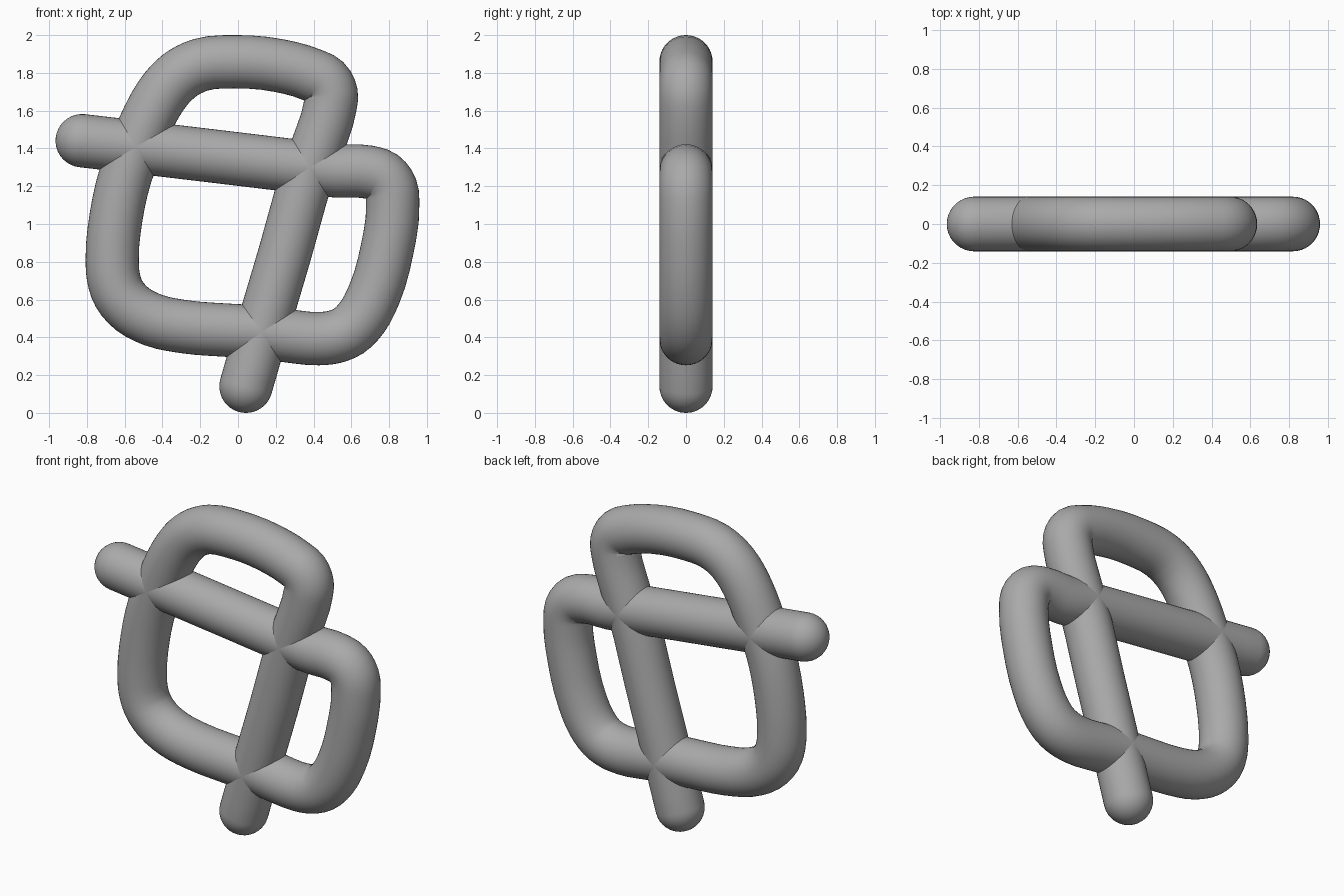
import bpy, bmesh, math
from mathutils import Vector

if "Cube" in bpy.data.objects:
    bpy.data.objects.remove(bpy.data.objects["Cube"])

R = 0.141      # tube radius
SIDES = 40
STEPS = 3      # smoothing steps between path points

# Centre line of the knot in the front plane (x, z)
PATH = [
    (-0.825, 1.441), (-0.54, 1.408), (0.0, 1.344), (0.38, 1.298), (0.52, 1.281), (0.69, 1.275),
    (0.765, 1.25), (0.81, 1.19), (0.819, 1.10), (0.79, 0.868), (0.72, 0.625), (0.66, 0.51),
    (0.585, 0.433), (0.51, 0.402), (0.43, 0.393), (0.27, 0.407), (0.125, 0.427),
    (-0.06, 0.438), (-0.29, 0.457), (-0.45, 0.492), (-0.56, 0.55), (-0.63, 0.63), (-0.66, 0.72),
    (-0.666, 0.81), (-0.645, 1.04), (-0.595, 1.26), (-0.54, 1.408), (-0.475, 1.56), (-0.42, 1.66),
    (-0.36, 1.74), (-0.29, 1.80), (-0.2, 1.842), (-0.02, 1.859), (0.22, 1.838), (0.39, 1.79),
    (0.46, 1.755), (0.494, 1.69), (0.487, 1.62), (0.425, 1.42), (0.38, 1.298),
    (0.25, 0.85), (0.125, 0.427), (0.042, 0.141),
]


def smooth_path(points):
    """Centripetal-style Hermite curve through all points."""
    p = [Vector((x, 0, z)) for x, z in points]
    n = len(p)
    tan = []
    for i in range(n):
        if i == 0 or i == n - 1:
            j = max(i, 1)
            tan.append((p[j] - p[j - 1]).normalized())
        else:
            a, b = p[i] - p[i - 1], p[i + 1] - p[i]
            tan.append((a / a.length_squared + b / b.length_squared).normalized())
    out = []
    for i in range(n - 1):
        d = (p[i + 1] - p[i]).length
        for k in range(STEPS):
            t = k / STEPS
            pos = (p[i] * (2*t**3 - 3*t**2 + 1) + tan[i] * d * (t**3 - 2*t**2 + t)
                   + p[i + 1] * (3*t**2 - 2*t**3) + tan[i + 1] * d * (t**3 - t**2))
            out.append(pos)
    out.append(p[-1])
    return out


pts = smooth_path(PATH)
tangents = [(pts[min(i + 1, len(pts) - 1)] - pts[max(i - 1, 0)]).normalized()
            for i in range(len(pts))]

# Ring list: rounded start, body, rounded end
rings = []
CAP = 9
for k in range(1, CAP):
    a = math.pi / 2 * k / CAP
    rings.append((pts[0] - tangents[0] * R * math.cos(a), tangents[0], R * math.sin(a)))
rings += [(p, t, R) for p, t in zip(pts, tangents)]
for k in range(CAP - 1, 0, -1):
    a = math.pi / 2 * k / CAP
    rings.append((pts[-1] + tangents[-1] * R * math.cos(a), tangents[-1], R * math.sin(a)))

bm = bmesh.new()
loops = []
for c, t, r in rings:
    side = Vector((t.z, 0, -t.x))
    loops.append([bm.verts.new(c + side * r * math.cos(2 * math.pi * k / SIDES)
                               + Vector((0, r * math.sin(2 * math.pi * k / SIDES), 0)))
                  for k in range(SIDES)])
for a, b in zip(loops, loops[1:]):
    for k in range(SIDES):
        m = (k + 1) % SIDES
        bm.faces.new((a[k], a[m], b[m], b[k]))
for pole, ring in ((pts[0] - tangents[0] * R, loops[0]), (pts[-1] + tangents[-1] * R, loops[-1])):
    v = bm.verts.new(pole)
    for k in range(SIDES):
        bm.faces.new((v, ring[k], ring[(k + 1) % SIDES]))
bmesh.ops.recalc_face_normals(bm, faces=bm.faces)
if bm.calc_volume(signed=True) < 0:
    bmesh.ops.reverse_faces(bm, faces=bm.faces)
for f in bm.faces:
    f.smooth = True

# Knotted tube object
mesh = bpy.data.meshes.new("knotted_tube")
bm.to_mesh(mesh)
bm.free()
tube = bpy.data.objects.new("knotted_tube", mesh)
bpy.context.collection.objects.link(tube)

grey = bpy.data.materials.new("plain grey")
grey.diffuse_color = (0.4, 0.4, 0.4, 1)
grey.use_nodes = True
grey.node_tree.nodes["Principled BSDF"].inputs["Base Color"].default_value = grey.diffuse_color
mesh.materials.append(grey)
